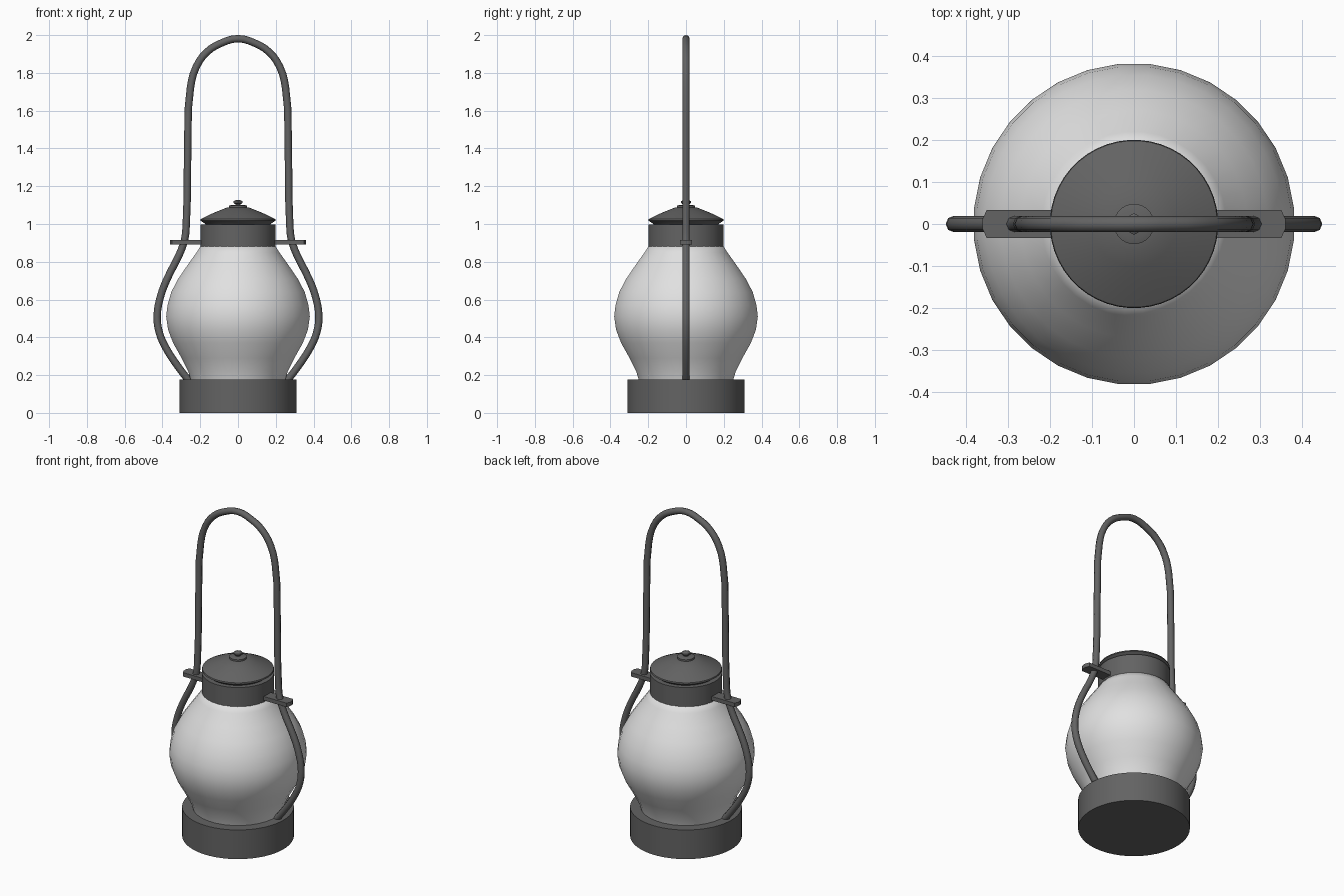
import bpy, bmesh, math

if "Cube" in bpy.data.objects:
    bpy.data.objects.remove(bpy.data.objects["Cube"])


def material(name, value):
    m = bpy.data.materials.new(name)
    m.diffuse_color = (value, value, value, 1)
    m.use_nodes = True
    m.node_tree.nodes["Principled BSDF"].inputs["Base Color"].default_value = m.diffuse_color
    return m


metal = material("dark_metal", 0.125)
glass = material("pale_glass", 0.75)


def finish(obj, mat, angle=35):
    obj.data.materials.clear()
    obj.data.materials.append(mat)
    bpy.ops.object.select_all(action='DESELECT')
    obj.select_set(True)
    bpy.context.view_layer.objects.active = obj
    bpy.ops.object.shade_smooth_by_angle(angle=math.radians(angle))
    return obj


def lathe(name, profile, mat, sides=32, angle=35):
    """Revolve (radius, z) points about z and cap both ends."""
    bm = bmesh.new()
    rings = []
    for r, z in profile:
        rings.append([bm.verts.new((r * math.cos(a), r * math.sin(a), z))
                      for a in ((i + 0.5) * math.tau / sides for i in range(sides))])
    for low, high in zip(rings, rings[1:]):
        for i in range(sides):
            j = (i + 1) % sides
            bm.faces.new((low[i], low[j], high[j], high[i]))
    bm.faces.new(rings[0][::-1])
    bm.faces.new(rings[-1])
    me = bpy.data.meshes.new(name)
    bm.to_mesh(me)
    bm.free()
    obj = bpy.data.objects.new(name, me)
    bpy.context.collection.objects.link(obj)
    return finish(obj, mat, angle)


# Base drum, glass globe and collar
lathe("base", [(0.31, 0), (0.31, 0.178)], metal, 48)
lathe("glass_globe", [(0.25, 0.17), (0.265, 0.22), (0.30, 0.29), (0.345, 0.37),
                      (0.372, 0.44), (0.382, 0.51), (0.375, 0.57), (0.355, 0.64),
                      (0.318, 0.71), (0.27, 0.78), (0.22, 0.85), (0.195, 0.89)],
      glass, 32, 60)
lathe("collar", [(0.2, 0.868), (0.2, 0.998)], metal, 48)

# Conical lid with finial
lathe("lid", [(0.165, 0.99), (0.175, 1.002), (0.2, 1.018), (0.198, 1.026),
              (0.15, 1.05), (0.10, 1.071), (0.062, 1.086), (0.03, 1.088)], metal, 48, 40)
lathe("finial_washer", [(0.048, 1.08), (0.048, 1.097), (0.035, 1.101)], metal, 24)
lathe("finial_stem", [(0.014, 1.09), (0.014, 1.112)], metal, 12)
lathe("finial_nut", [(0.018, 1.106), (0.026, 1.111), (0.026, 1.121), (0.012, 1.128)], metal, 6, 20)

# Side tabs that hold the wire, ends chamfered
for side, label in ((-1, "left"), (1, "right")):
    outline = [(0.18, -0.033), (0.35, -0.033), (0.36, -0.012),
               (0.36, 0.012), (0.35, 0.033), (0.18, 0.033)]
    bm = bmesh.new()
    face = bm.faces.new([bm.verts.new((side * x, y, 0.892)) for x, y in outline])
    top = bmesh.ops.extrude_face_region(bm, geom=[face])
    bmesh.ops.translate(bm, vec=(0, 0, 0.024),
                        verts=[g for g in top["geom"] if isinstance(g, bmesh.types.BMVert)])
    bmesh.ops.recalc_face_normals(bm, faces=bm.faces)
    me = bpy.data.meshes.new(label + "_tab")
    bm.to_mesh(me)
    bm.free()
    tab = bpy.data.objects.new(label + "_tab", me)
    bpy.context.collection.objects.link(tab)
    finish(tab, metal, 20)

# Wire guard and carrying handle in one bent rod
half = [(0.255, 0.165), (0.31, 0.235), (0.385, 0.35), (0.418, 0.43), (0.428, 0.51),
        (0.412, 0.61), (0.375, 0.71), (0.31, 0.84), (0.282, 0.92), (0.274, 1.0),
        (0.266, 1.4), (0.252, 1.72), (0.222, 1.83), (0.165, 1.91), (0.09, 1.957)]
path = half + [(0, 1.981)] + [(-x, z) for x, z in reversed(half)]
cu = bpy.data.curves.new("wire_handle", 'CURVE')
cu.dimensions = '3D'
cu.bevel_depth = 0.0195
cu.bevel_resolution = 2
cu.resolution_u = 3
cu.use_fill_caps = True
sp = cu.splines.new('BEZIER')
sp.bezier_points.add(len(path) - 1)
for p, (x, z) in zip(sp.bezier_points, path):
    p.co = (x, 0, z)
    p.handle_left_type = p.handle_right_type = 'AUTO'
rod = bpy.data.objects.new("wire_handle", cu)
bpy.context.collection.objects.link(rod)
bpy.ops.object.select_all(action='DESELECT')
rod.select_set(True)
bpy.context.view_layer.objects.active = rod
bpy.ops.object.convert(target='MESH')
finish(bpy.context.view_layer.objects.active, metal, 50)
